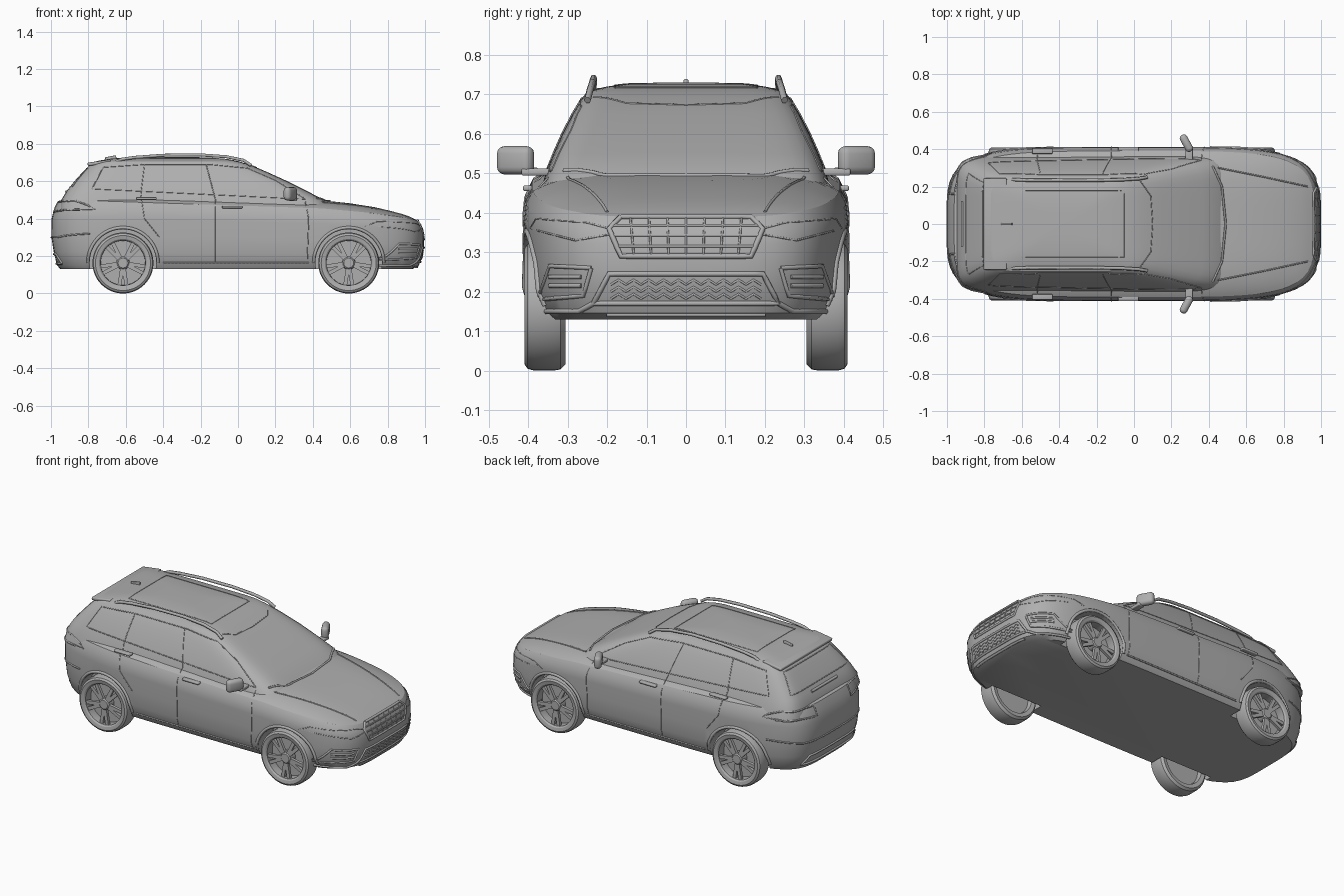
import bpy, bmesh, math
from mathutils import Vector, Matrix
from mathutils.bvhtree import BVHTree

if "Cube" in bpy.data.objects:
    bpy.data.objects.remove(bpy.data.objects["Cube"])

paint = bpy.data.materials.new("grey_paint")
paint.diffuse_color = (0.43, 0.43, 0.43, 1)
paint.use_nodes = True
paint.node_tree.nodes["Principled BSDF"].inputs["Base Color"].default_value = paint.diffuse_color
shells = []  # surfaces that trim is laid onto


def finish(name, bm, angle=0.5):
    bmesh.ops.recalc_face_normals(bm, faces=bm.faces)
    me = bpy.data.meshes.new(name)
    bm.to_mesh(me)
    bm.free()
    ob = bpy.data.objects.new(name, me)
    bpy.context.collection.objects.link(ob)
    me.materials.append(paint)
    smooth(ob, angle)
    return ob


def smooth(ob, angle=0.5):
    bpy.ops.object.select_all(action='DESELECT')
    ob.select_set(True)
    bpy.context.view_layer.objects.active = ob
    bpy.ops.object.shade_smooth_by_angle(angle=angle)


def loft(bm, rings, wrap=False):
    vs = [[bm.verts.new(p) for p in r] for r in rings]
    n = len(vs[0])
    for a, b in zip(vs, vs[1:] + (vs[:1] if wrap else [])):
        for i in range(n):
            j = (i + 1) % n
            bm.faces.new((a[i], a[j], b[j], b[i]))
    if not wrap:
        bm.faces.new(vs[0])
        bm.faces.new(vs[-1])


def unit_ring(n, a, b, count=112):
    """Rounded-box outline, evenly spaced, scaled to -1..1."""
    def se(v):
        return math.copysign(abs(v) ** (2 / n), v)
    fine = [(se(math.cos(t)), se(math.sin(t)))
            for t in (2 * math.pi * k / 4000 for k in range(4001))]
    dist = [0]
    for p, q in zip(fine, fine[1:]):
        dist.append(dist[-1] + math.hypot((q[0] - p[0]) * a, (q[1] - p[1]) * b))
    out, k = [], 0
    for i in range(count):
        d = dist[-1] * i / count
        while dist[k + 1] < d:
            k += 1
        f = (d - dist[k]) / max(dist[k + 1] - dist[k], 1e-9)
        out.append([fine[k][c] + f * (fine[k + 1][c] - fine[k][c]) for c in (0, 1)])
    return out


def outline(unit, xf, xb, w, s=1):
    c, a = (xf + xb) / 2, (xf - xb) / 2
    return [(c + u * a * s, v * w * s) for u, v in unit]


def shoulder(x):
    pts = [(-1, .49), (-.9, .50), (0, .47), (.45, .455), (.7, .432), (.9, .405), (1, .38)]
    for (x0, z0), (x1, z1) in zip(pts, pts[1:]):
        if x <= x1:
            return z0 + (z1 - z0) * (x - x0) / (x1 - x0)
    return pts[-1][1]


# lower body with bonnet
unit = unit_ring(4.5, 1, .41)
rings = []
for t, xf, xb, w in [(0, .93, -.95, .375), (.06, .965, -.968, .388), (.25, .985, -.985, .409),
                     (.48, .994, -.998, .407), (.75, .993, -.997, .413),
                     (.9, .983, -.982, .408), (1, .963, -.962, .39)]:
    rings.append([(x, y, .13 + t * (shoulder(x) - .13)) for x, y in outline(unit, xf, xb, w)])
for s in (.97, .93, .86, .76, .62, .45, .2, .02):
    rings.append([(x, y, shoulder(x) + .045 * (1 - s ** 5))
                  for x, y in outline(unit, .963, -.962, .39, s)])
bm = bmesh.new()
loft(bm, rings)
shells.append(BVHTree.FromBMesh(bm))
body = finish("body", bm)

# cabin with roof
unit = unit_ring(9, .6, .31)
rings = []
for z, xf, xb, w in [(.44, .52, -.955, .372), (.50, .46, -.945, .356), (.55, .365, -.915, .336),
                     (.60, .265, -.875, .314), (.65, .155, -.83, .288),
                     (.69, .06, -.79, .264), (.705, .01, -.765, .252)]:
    rings.append([(x, y, z) for x, y in outline(unit, xf, xb, w)])
for s in (.96, .9, .8, .6, .3, .02):
    rings.append([(x, y, .705 + .025 * (1 - s ** 4))
                  for x, y in outline(unit, .01, -.765, .252, s)])
bm = bmesh.new()
loft(bm, rings)
shells.append(BVHTree.FromBMesh(bm))
finish("cabin", bm)

# wheel arches cut into the body
WHEELS = [(x, s) for x in (-.615, .592) for s in (1, -1)]
for x, s in WHEELS:
    bpy.ops.mesh.primitive_cylinder_add(vertices=48, radius=.178, depth=.2,
                                        location=(x, s * .39, .165), rotation=(math.pi / 2, 0, 0))
    cutter = bpy.context.object
    cutter.hide_render = True
    mod = body.modifiers.new("arch", 'BOOLEAN')
    mod.operation, mod.solver, mod.object = 'DIFFERENCE', 'EXACT', cutter
    bpy.context.view_layer.objects.active = body
    bpy.ops.object.modifier_apply(modifier=mod.name)
    bpy.data.objects.remove(cutter)
smooth(body)


def tube(name, pts, r):
    cu = bpy.data.curves.new(name, 'CURVE')
    cu.dimensions, cu.bevel_depth, cu.bevel_resolution, cu.use_fill_caps = '3D', r, 1, True
    sp = cu.splines.new('POLY')
    sp.points.add(len(pts) - 1)
    for p, q in zip(sp.points, pts):
        p.co = (*q, 1)
    ob = bpy.data.objects.new(name, cu)
    bpy.context.collection.objects.link(ob)
    cu.materials.append(paint)
    bpy.ops.object.select_all(action='DESELECT')
    ob.select_set(True)
    bpy.context.view_layer.objects.active = ob
    bpy.ops.object.convert(target='MESH')


def seam(name, pts, axis, sign=1, r=.0025):
    """Lay a thin strip on the shells, projected along one axis."""
    out = []
    for p, q in zip(pts, pts[1:]):
        n = max(2, int(math.dist(p, q) / .02))
        for k in range(n + 1):
            o = [p[c] + (q[c] - p[c]) * k / n for c in (0, 1)]
            o.insert(axis, 2 * sign)
            d = Vector((0, 0, 0))
            d[axis] = -sign
            hits = [h for h in (t.ray_cast(Vector(o), d) for t in shells) if h[0]]
            if hits:
                out.append(min(hits, key=lambda h: h[3])[0])
    if len(out) > 1:
        tube(name, out, r)


def mirrored(name, pts, axis, sign=1, r=.0025):
    c = 0 if axis == 0 else 1
    for m in (1, -1):
        seam(name, [tuple(v * m if i == c else v for i, v in enumerate(p)) for p in pts],
             axis, sign, r)


def box(name, loc, size, rot=(0, 0, 0), bevel=.005):
    bm = bmesh.new()
    bmesh.ops.create_cube(bm, size=1, matrix=Matrix.Diagonal((*size, 1)))
    bmesh.ops.bevel(bm, geom=bm.edges[:], offset=bevel, segments=3, affect='EDGES', profile=.5)
    ob = finish(name, bm, .7)
    ob.location, ob.rotation_euler = loc, rot


# door gaps, window outlines and arch lips
for s in (1, -1):
    seam("front_door_gap", [(.37, .17), (.378, .40), (.36, .49)], 1, s)
    seam("middle_door_gap", [(-.12, .17), (-.12, .50), (-.17, .69)], 1, s)
    seam("rear_door_gap", [(-.42, .30), (-.50, .40), (-.52, .53), (-.50, .69)], 1, s)
    seam("window_outline", [(.36, .505), (.2, .605), (.05, .67), (-.15, .69), (-.5, .69),
                            (-.72, .675), (-.78, .56), (.36, .505)], 1, s)
    seam("sill_trim", [(.38, .165), (-.40, .165)], 1, s, .005)
    for x in (-.615, .592):
        arc = [(x + .187 * math.cos(a), .165 + .187 * math.sin(a))
               for a in (math.pi * k / 24 for k in range(25))]
        seam("arch_lip", arc, 1, s, .009)
    # door handles, mirrors, roof rails
    for x, y, z in ((-.03, .398, .462), (-.49, .39, .508)):
        box("door_handle", (x, s * y, z), (.11, .03, .014))
    box("mirror_arm", (.295, s * .372, .503), (.04, .09, .018))
    box("mirror", (.28, s * .432, .533), (.042, .10, .072), (0, 0, s * .5), .019)
    tube("roof_rail", [(x, s * y, z) for x, y, z in (
        (.07, .25, .685), (.03, .243, .712), (-.06, .237, .731), (-.2, .234, .741),
        (-.4, .234, .739), (-.55, .234, .728), (-.62, .236, .718), (-.66, .238, .70))], .009)

# bonnet creases, windscreen edge and roof panel lines
mirrored("bonnet_crease", [(.45, .30), (.7, .25), (.93, .20)], 2, r=.004)
seam("wiper_cowl", [(.42, -.31), (.47, -.2), (.49, 0), (.47, .2), (.42, .31)], 2, r=.006)
seam("windscreen_top", [(.03, -.235), (.09, -.15), (.10, 0), (.09, .15), (.03, .235)], 2)
seam("sunroof", [(-.05, -.18), (-.05, .18), (-.6, .18), (-.6, -.18), (-.05, -.18)], 2)

# grille with bars
hexagon = [(-.165, .39), (.165, .39), (.195, .36), (.165, .29), (-.165, .29), (-.195, .36), (-.165, .39)]
seam("grille_frame", hexagon, 0, r=.007)
for z, w in ((.368, .185), (.343, .185), (.315, .175)):
    seam("grille_bar", [(-w, z), (w, z)], 0, r=.004)
for k in range(-3, 4):
    seam("grille_upright", [(k * .047, .39), (k * .044, .29)], 0, r=.003)

# headlamps, fog lamps, lower intake
mirrored("headlamp", [(.195, .36), (.25, .375), (.38, .385), (.395, .36), (.28, .33), (.195, .345)], 0)
mirrored("fog_lamp", [(.24, .26), (.345, .265), (.375, .18), (.26, .19), (.24, .26)], 0, r=.006)
for z in (.215, .237):
    mirrored("fog_lamp_bar", [(.265, z), (.345, z)], 0, r=.006)
seam("intake_frame", [(-.235, .17), (-.195, .245), (.195, .245), (.235, .17), (-.235, .17)], 0, r=.007)
for row in range(3):
    zig = [(-.19 + .38 * k / 20, .182 + .018 * row + .012 * (k % 2)) for k in range(21)]
    seam("intake_mesh", zig, 0, r=.003)
mirrored("chin_trim", [(.235, .17), (.27, .15), (.365, .15)], 0, r=.007)
seam("chin_bar", [(-.2, .142), (.2, .142)], 0, r=.007)

# tail: glass, lamps, bumper, spoiler, aerial
seam("rear_glass", [(-.22, .67), (.22, .67), (.27, .57), (-.27, .57), (-.22, .67)], 0, -1)
seam("tailgate_handle", [(-.12, .545), (.12, .545)], 0, -1, .008)
mirrored("tail_lamp", [(.16, .49), (.34, .495), (.375, .45), (.16, .435), (.16, .49)], 0, -1, .005)
seam("rear_bumper_line", [(-.37, .32), (-.26, .30), (.26, .30), (.37, .32)], 0, -1, .005)
seam("rear_skid", [(-.25, .16), (-.21, .21), (.21, .21), (.25, .16), (-.25, .16)], 0, -1, .007)
box("spoiler", (-.742, 0, .699), (.125, .49, .018), (0, -.14, 0), .006)
box("aerial", (-.68, 0, .722), (.06, .012, .024), (0, -.2, 0), .004)

# wheels
TYRE = [(.124, .31), (.148, .306), (.16, .318), (.163, .335), (.163, .385), (.158, .402),
        (.147, .409), (.128, .405), (.12, .398), (.118, .33)]
for x, s in WHEELS:
    bm = bmesh.new()

    def lathe(profile, wrap):
        loft(bm, [[(x + r * math.cos(a), s * y, .163 + r * math.sin(a))
                   for a in (2 * math.pi * k / 48 for k in range(48))] for r, y in profile], wrap)
    lathe(TYRE, True)
    lathe([(.119, .335), (.119, .35)], False)              # backing disc
    lathe([(.036, .345), (.034, .392), (.026, .399)], False)  # hub
    for k in range(5):
        for off in (-.16, .16):                           # paired spokes
            rot = Matrix.Rotation(math.pi / 2 + 2 * math.pi * k / 5 + off, 4, 'Y')
            m = Matrix.Translation((x, s * .385, .163)) @ rot @ Matrix.Translation((.073, 0, 0))
            bmesh.ops.create_cube(bm, size=1, matrix=m @ Matrix.Diagonal((.098, .018, .02, 1)))
    finish("wheel", bm)
